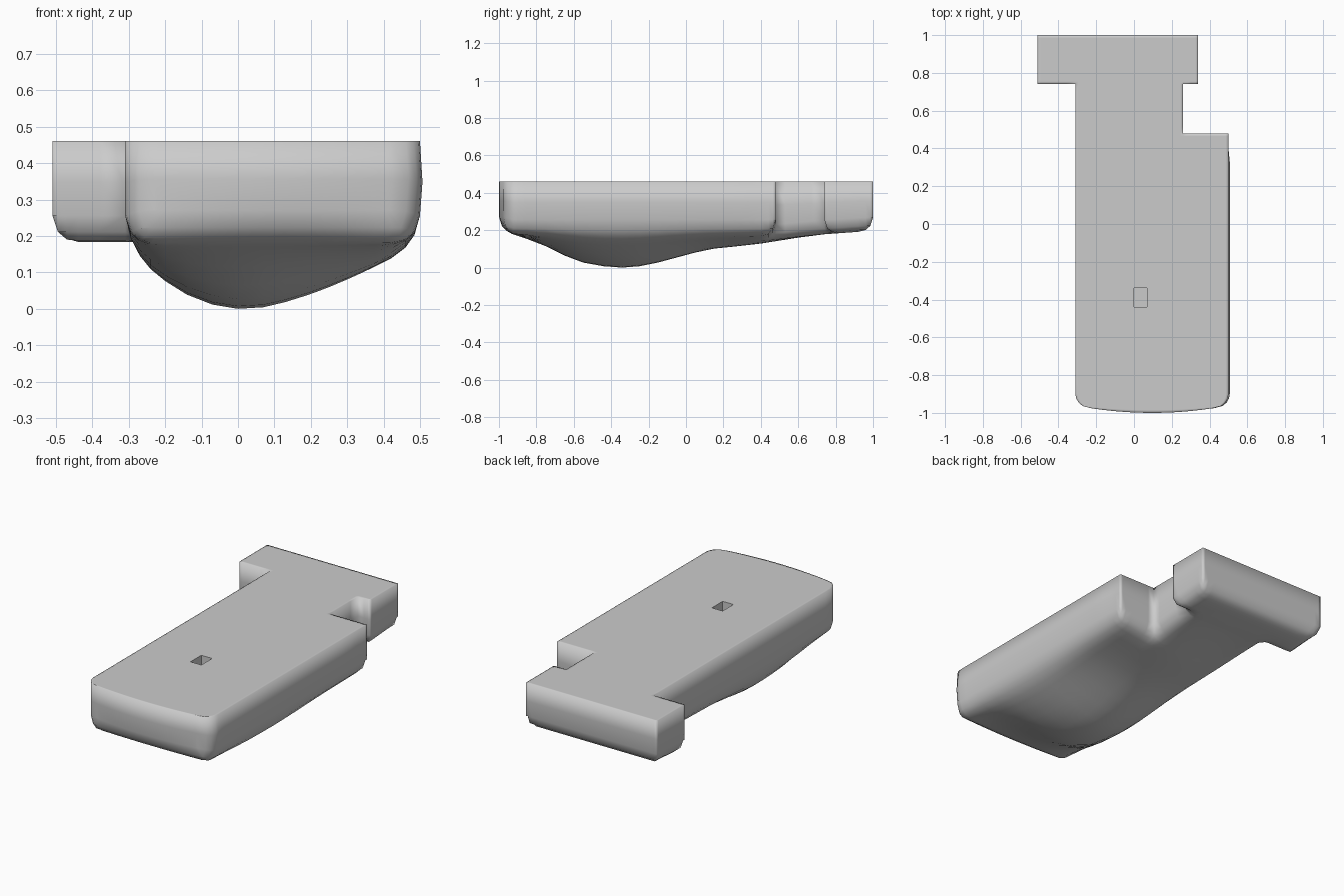
import bpy, bmesh, math
from mathutils import Vector

if "Cube" in bpy.data.objects:
    bpy.data.objects.remove(bpy.data.objects["Cube"])

TOP = 0.465      # flat deck height
R = 0.075        # lower edge rounding

# Plan outline as stacked rectangles: x0, x1, y0, y1
RECTS = [(-.31, .50, -1, .48), (-.31, .26, .48, .74), (-.51, .34, .74, 1)]
OUTLINE = [(-.31, -1), (.5, -1), (.5, .48), (.26, .48), (.26, .74), (.34, .74),
           (.34, 1), (-.51, 1), (-.51, .74), (-.31, .74)]
# Keel line along the length: y, z
KEEL = [(-1, .2), (-.95, .19), (-.85, .157), (-.75, .118), (-.65, .068), (-.55, .03),
        (-.44, .01), (-.34, .003), (-.25, .01), (-.15, .03), (-.05, .057), (.05, .084),
        (.15, .105), (.25, .115), (.4, .132), (.6, .164), (.74, .182), (.92, .195), (1, .197)]
XS = [-.51, -.495, -.47, -.44, -.38, -.31, -.295, -.27, -.24, -.2, -.14, -.07, 0, .07,
      .13, .19, .22, .245, .26, .3, .325, .34, .38, .42, .46, .485, .5]
YS = [-1, -.985, -.96, -.93, -.9, -.85, -.75, -.65, -.55, -.44, -.34, -.25, -.15, -.05,
      .05, .15, .25, .33, .4, .44, .465, .48, .53, .6, .67, .74, .755, .785, .82, .87,
      .92, .96, .985, 1]
PIT = (0, .07, -.44, -.34)
PIT_FLOOR = .03


def keel(y):
    for (a, za), (b, zb) in zip(KEEL, KEEL[1:]):
        if y <= b:
            return za + (zb - za) * (y - a) / (b - a)
    return KEEL[-1][1]


def edge_distance(x, y):
    p, best = Vector((x, y)), 9
    for i, a in enumerate(OUTLINE):
        a, b = Vector(a), Vector(OUTLINE[(i + 1) % len(OUTLINE)])
        t = max(0, min(1, (p - a).dot(b - a) / (b - a).length_squared))
        best = min(best, (p - a.lerp(b, t)).length)
    return best


def under(x, y):
    """Height of the bulging underside."""
    k = keel(y)
    t = min(1, (.03 - x) / .34) if x < .03 else min(1, (x - .03) / .47)
    z = k + (max(.185, k) - k) * t ** (2.2 if x < .03 else 1.45)
    d = min(R, edge_distance(x, y))
    return z + R - math.sqrt(max(0, R * R - (R - d) ** 2))


def warp(x, y, z):
    """Round the two front corners in plan and bow the front end."""
    q = max(0, (-.9 - y) / .1)
    s = 1 - .2 * (1 - math.sqrt(max(0, 1 - q * q)))
    u = (x - .095) / .405
    return (.095 + (x - .095) * s, y + .025 * q * min(1, u * u), z)


def inside(x, y, r):
    return r[0] < x < r[1] and r[2] < y < r[3]


bm = bmesh.new()
cache = {}


def vert(i, j, level):
    if (i, j, level) not in cache:
        x, y = XS[i], YS[j]
        low = PIT_FLOOR if level == 3 else under(x, y)
        z = (TOP, (TOP * .45 + low * .55), low, low)[level]
        if level == 1 and y < .4:           # slight outward swell of the side walls
            x += .007 if x == .5 else 0
        cache[i, j, level] = bm.verts.new(warp(x, y, z))
    return cache[i, j, level]


# Deck and underside cells
cells = {}
for i in range(len(XS) - 1):
    for j in range(len(YS) - 1):
        cx, cy = (XS[i] + XS[i + 1]) / 2, (YS[j] + YS[j + 1]) / 2
        if any(inside(cx, cy, r) for r in RECTS):
            cells[i, j] = inside(cx, cy, PIT)

for (i, j), pit in cells.items():
    ring = [(i, j), (i + 1, j), (i + 1, j + 1), (i, j + 1)]
    bm.faces.new([vert(*c, 3 if pit else 0) for c in ring])
    bm.faces.new([vert(*c, 2) for c in reversed(ring)])
    neighbours = [(i, j - 1), (i + 1, j), (i, j + 1), (i - 1, j)]
    for n, near in enumerate(neighbours):
        a, b = ring[n], ring[(n + 1) % 4]
        if pit:                              # walls of the square socket
            f = bm.faces.new([vert(*a, 3), vert(*a, 0), vert(*b, 0), vert(*b, 3)])
            for e in f.edges:
                e.smooth = False
        elif near not in cells:              # outer walls, two rows
            for lv in (0, 1):
                bm.faces.new([vert(*a, lv), vert(*a, lv + 1), vert(*b, lv + 1), vert(*b, lv)])

bmesh.ops.recalc_face_normals(bm, faces=bm.faces)
for f in bm.faces:
    f.smooth = True

mesh = bpy.data.meshes.new("moulded_body")
bm.to_mesh(mesh)
bm.free()
body = bpy.data.objects.new("moulded_body", mesh)
bpy.context.collection.objects.link(body)
# Settle the lowest point on the ground
body.location.z = -min(v.co.z for v in mesh.vertices)
